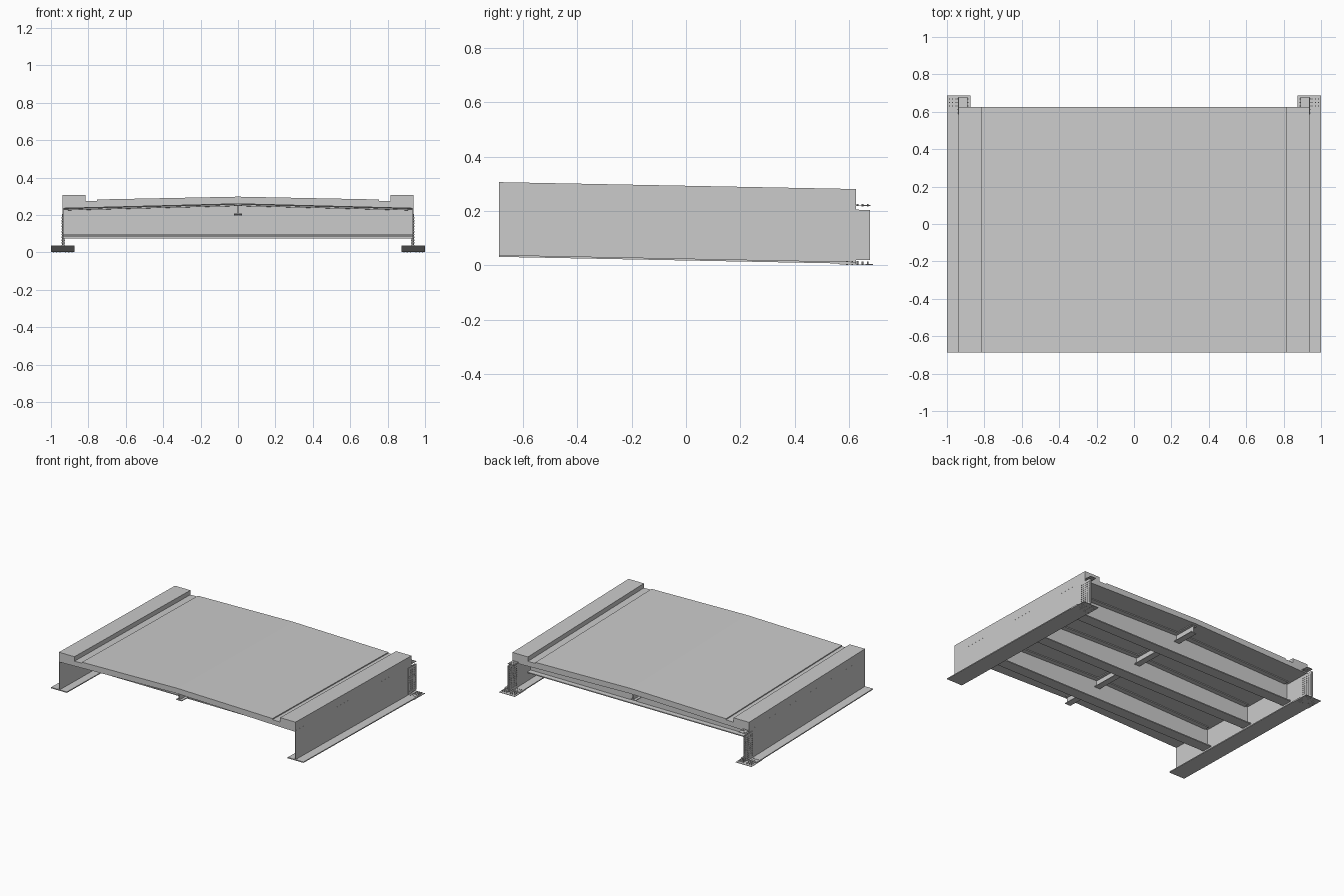
import bpy, bmesh
from mathutils import Vector

if "Cube" in bpy.data.objects:
    bpy.data.objects.remove(bpy.data.objects["Cube"])

Y0, Y1 = -0.6875, 0.625      # deck ends
YS = 0.6875                  # end of splice plates
SLOPE = -0.0193              # whole span falls gently towards the back


def finish(name, bm):
    """Shear the mesh to the longitudinal fall and make an object."""
    for v in bm.verts:
        v.co.z += SLOPE * (v.co.y - Y0)
    bmesh.ops.recalc_face_normals(bm, faces=bm.faces)
    me = bpy.data.meshes.new(name)
    bm.to_mesh(me)
    bm.free()
    ob = bpy.data.objects.new(name, me)
    bpy.context.collection.objects.link(ob)
    return ob


def extrude_profile(bm, profile, ya, yb):
    """Extrude an (x, z) outline along y."""
    face = bm.faces.new([bm.verts.new((x, ya, z)) for x, z in profile])
    ext = bmesh.ops.extrude_face_region(bm, geom=[face], use_keep_orig=True)
    verts = [g for g in ext["geom"] if isinstance(g, bmesh.types.BMVert)]
    bmesh.ops.translate(bm, vec=(0, yb - ya, 0), verts=verts)


def prism(name, profile, ya, yb):
    bm = bmesh.new()
    extrude_profile(bm, profile, ya, yb)
    return finish(name, bm)


def box(name, x0, x1, y0, y1, z0, z1):
    return prism(name, [(x0, z0), (x1, z0), (x1, z1), (x0, z1)], y0, y1)


def bolts(name, points, axis, length, r=0.0035):
    """Hexagonal bolts centred on points along the given axis."""
    bm = bmesh.new()
    rot = Vector((0, 0, 1)).rotation_difference(Vector(axis)).to_matrix().to_4x4()
    for p in points:
        ret = bmesh.ops.create_cone(bm, cap_ends=True, segments=6, radius1=r,
                                    radius2=r, depth=length, matrix=rot)
        bmesh.ops.translate(bm, vec=p, verts=ret["verts"])
    finish(name, bm)


def mirrored(half):
    return half + [(-x, z) for x, z in reversed(half) if x != 0]


# Concrete deck slab with kerbs, gutters and a cambered roadway
half = [(0, 0.260), (0.937, 0.236), (0.937, 0.306), (0.815, 0.306),
        (0.815, 0.274), (0.755, 0.276), (0.755, 0.283), (0, 0.298)]
prism("deck_slab", half + [(-x, z) for x, z in reversed(half[1:-1])], Y0, Y1)

# Main girders, one on each side
for s, side in ((-1, "left"), (1, "right")):
    def sbox(part, a, b, *rest):
        box(f"{side}_{part}", min(s * a, s * b), max(s * a, s * b), *rest)

    sbox("girder_web", 0.932, 0.937, Y0, Y1, 0.037, 0.242)
    sbox("bottom_flange", 0.875, 1.0, Y0, Y1, 0.031, 0.038)
    sbox("top_flange", 0.887, 0.9372, Y0, Y1, 0.240, 0.245)

    # Splice plates at the back end
    sbox("web_splice_inner", 0.928, 0.932, 0.585, 0.677, 0.045, 0.230)
    sbox("web_splice_outer", 0.937, 0.940, 0.585, 0.677, 0.045, 0.230)
    sbox("bottom_splice", 0.875, 1.0, 0.56, YS, 0.028, 0.031)
    sbox("top_splice", 0.89, 0.937, 0.56, 0.68, 0.245, 0.248)

    # Bolts through the splice plates
    ys = [0.593 + i * 0.019 for i in range(5)]
    bolts(f"{side}_web_bolts",
          [(s * 0.934, y, 0.062 + k * 0.0148) for y in ys for k in range(11)],
          (1, 0, 0), 0.018)
    bolts(f"{side}_bottom_bolts",
          [(s * x, y, 0.0335) for y in ys
           for x in (0.888, 0.905, 0.922, 0.952, 0.970, 0.987)],
          (0, 0, 1), 0.014)
    bolts(f"{side}_top_bolts",
          [(s * x, y, 0.247) for y in ys[2:] for x in (0.898, 0.913, 0.927)],
          (0, 0, 1), 0.008)

# Cross beams: cambered top flange, web and straight bottom flange
E = 0.932
for i, y in enumerate((-0.375, 0.025, 0.425), 1):
    prism(f"cross_beam_web_{i}",
          [(-E, 0.100), (E, 0.100), (E, 0.238), (0, 0.259), (-E, 0.238)],
          y - 0.004, y + 0.004)
    prism(f"cross_beam_top_flange_{i}",
          [(-0.91, 0.231), (0, 0.254), (0.91, 0.231),
           (0.91, 0.238), (0, 0.261), (-0.91, 0.238)], y - 0.04, y + 0.04)
    box(f"cross_beam_bottom_flange_{i}", -E, E, y - 0.04, y + 0.04, 0.096, 0.103)

# Central stringer under the deck
box("stringer_web", -0.003, 0.003, Y0 + 0.02, 0.60, 0.208, 0.259)
box("stringer_bottom_flange", -0.022, 0.022, Y0 + 0.02, 0.60, 0.203, 0.208)
box("stringer_top_flange", -0.022, 0.022, Y0 + 0.02, 0.60, 0.254, 0.260)
